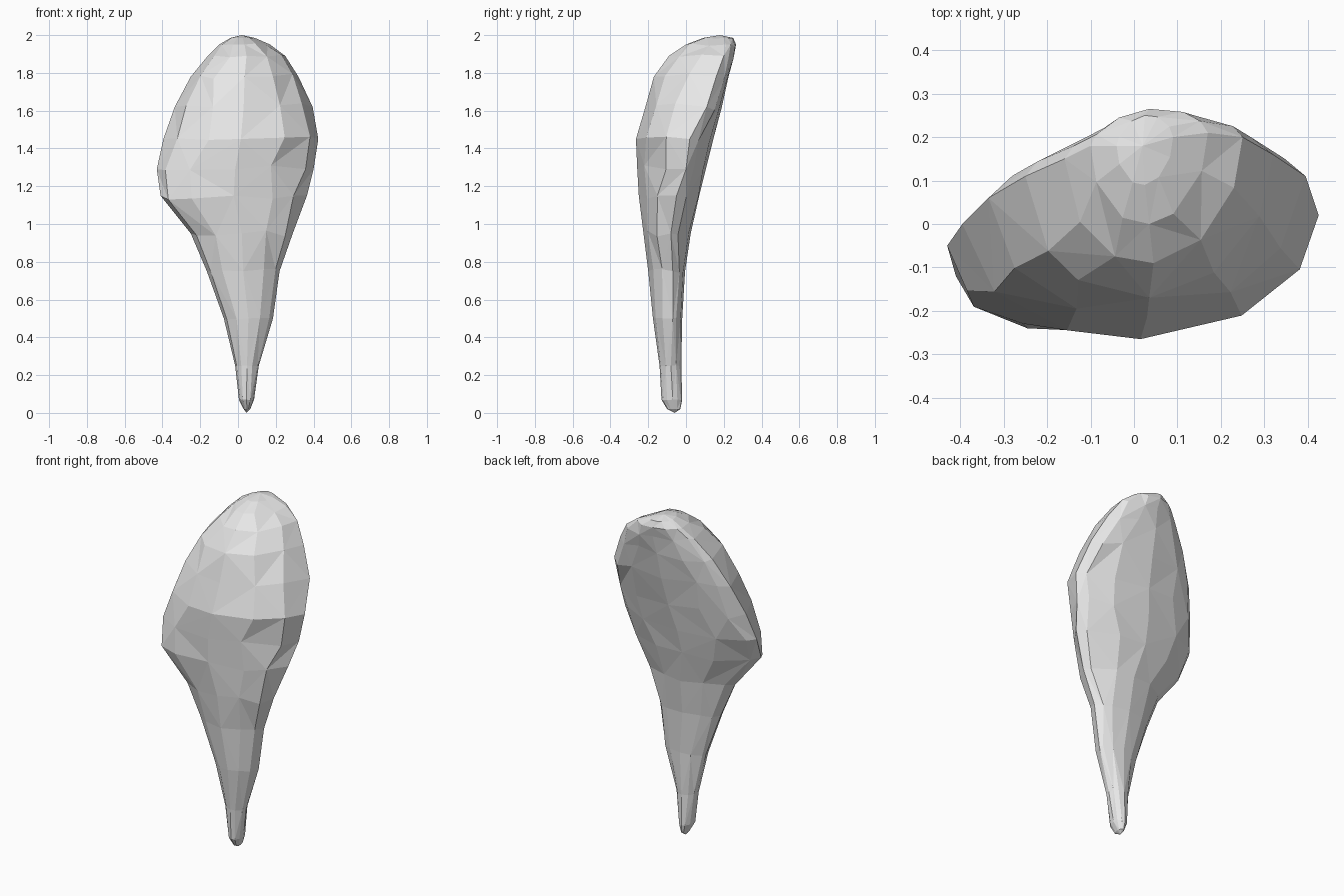
import bpy
import bmesh
import math
import random

random.seed(4)

# Remove the default cube only
old_cube = bpy.data.objects.get("Cube")
if old_cube:
    bpy.data.objects.remove(old_cube, do_unlink=True)


def make_material(name, colour):
    material = bpy.data.materials.new(name)
    material.use_nodes = True
    material.diffuse_color = colour
    material.node_tree.nodes["Principled BSDF"].inputs["Base Color"].default_value = colour
    return material


SIDES = 12
QUARTER = SIDES // 4
BACK_FLATNESS = 1.25

# Profile rows: height, right edge, left edge, front, right rim, left rim, back
PROFILE = [
    (0.02, 0.03, 0.065, -0.1, -0.06, -0.06, -0.03),
    (0.07, 0.005, 0.085, -0.13, -0.07, -0.07, -0.02),
    (0.25, -0.015, 0.11, -0.14, -0.08, -0.08, -0.025),
    (0.5, -0.075, 0.185, -0.175, -0.08, -0.07, -0.02),
    (0.75, -0.165, 0.22, -0.2, -0.09, -0.07, -0.005),
    (0.95, -0.25, 0.29, -0.225, -0.1, -0.08, 0.025),
    (1.15, -0.41, 0.365, -0.25, -0.12, -0.05, 0.07),
    (1.29, -0.43, 0.4, -0.258, -0.05, 0, 0.105),
    (1.45, -0.395, 0.425, -0.265, 0, 0.02, 0.145),
    (1.62, -0.335, 0.395, -0.215, 0.06, 0.11, 0.19),
    (1.78, -0.25, 0.32, -0.17, 0.11, 0.16, 0.225),
    (1.89, -0.16, 0.25, -0.09, 0.15, 0.2, 0.25),
    (1.95, -0.1, 0.17, 0, 0.18, 0.21, 0.265),
    (1.985, -0.04, 0.09, 0.09, 0.18, 0.2, 0.25),
]


def add_ring(bm, height, right, left, front, right_rim, left_rim, back):
    """Cross-section with a full front and a shallow back, meeting at a skewed side rim."""
    middle, half_width = (right + left) / 2, (left - right) / 2
    rim, skew = (right_rim + left_rim) / 2, (left_rim - right_rim) / 2
    ring = []
    for side in range(SIDES):
        angle = math.tau * side / SIDES
        lift = 0
        # Keep the four extreme points exact and vary the others for uneven facets
        if side % QUARTER:
            angle += random.uniform(-0.1, 0.1)
            lift = random.uniform(-0.06, 0.06) * half_width
        across, along = math.cos(angle), math.sin(angle)
        if along > 0:
            bulge = (back - rim) * along ** BACK_FLATNESS
        else:
            bulge = (rim - front) * along
        ring.append(bm.verts.new((
            middle + half_width * across,
            rim + skew * across + bulge,
            height + lift,
        )))
    return ring


def add_cap(bm, ring, tip):
    """Close an end ring with a fan of triangles."""
    point = bm.verts.new(tip)
    for side in range(SIDES):
        bm.faces.new((ring[side], ring[(side + 1) % SIDES], point))


# Faceted body, lofted from the narrow stem to the rounded crown
bm = bmesh.new()
rings = [add_ring(bm, *row) for row in PROFILE]
for level, (lower, upper) in enumerate(zip(rings, rings[1:])):
    for side in range(SIDES):
        following = (side + 1) % SIDES
        a, b = lower[side], lower[following]
        c, d = upper[following], upper[side]
        # Alternate the diagonals so that the facets interlock
        if (level + side) % 2:
            bm.faces.new((a, b, c))
            bm.faces.new((a, c, d))
        else:
            bm.faces.new((a, b, d))
            bm.faces.new((b, c, d))

# Stem tip and crown
add_cap(bm, rings[0], (0.045, -0.06, 0))
add_cap(bm, rings[-1], (0.02, 0.18, 2))
bmesh.ops.recalc_face_normals(bm, faces=bm.faces)

mesh = bpy.data.meshes.new("tapered_body")
bm.to_mesh(mesh)
bm.free()
mesh.materials.append(make_material("light_grey", (0.8, 0.8, 0.8, 1)))
body = bpy.data.objects.new("tapered_body", mesh)
bpy.context.collection.objects.link(body)
